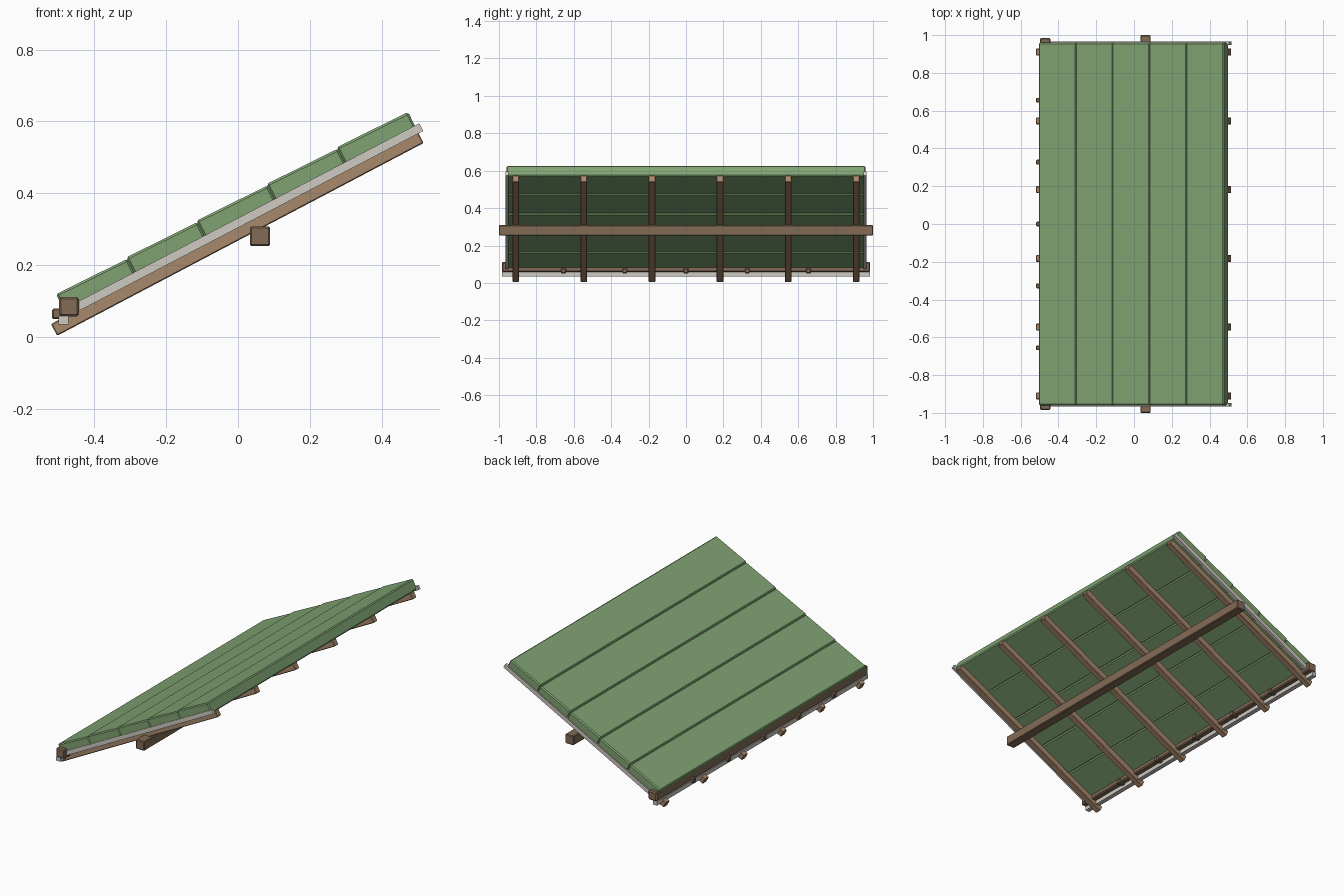
import bpy, math
from mathutils import Vector

if "Cube" in bpy.data.objects:
    bpy.data.objects.remove(bpy.data.objects["Cube"])


def material(name, rgb):
    m = bpy.data.materials.new(name)
    m.diffuse_color = (*rgb, 1)
    m.use_nodes = True
    m.node_tree.nodes["Principled BSDF"].inputs["Base Color"].default_value = m.diffuse_color
    return m


GREEN = material("green_paint", (0.215, 0.365, 0.168))
TAN = material("light_wood", (0.39, 0.246, 0.150))
BROWN = material("dark_wood", (0.223, 0.147, 0.093))
PALE = material("pale_trim", (0.62, 0.585, 0.54))


def box(name, center, size, mat, tilt=0.0, bevel=0.0):
    """Box with its length turned up towards +x by tilt degrees."""
    bpy.ops.mesh.primitive_cube_add(size=1, location=center)
    ob = bpy.context.object
    ob.name = name
    ob.scale = size
    bpy.ops.object.transform_apply(location=False, rotation=False, scale=True)
    ob.rotation_euler = (0, -math.radians(tilt), 0)
    ob.data.materials.append(mat)
    if bevel:
        mod = ob.modifiers.new("edge", 'BEVEL')
        mod.width = bevel
        mod.segments = 1
    return ob


def sloped(name, start, end, depth, y, width, mat, bevel=0.0):
    """Sloping board given by its top line from start to end in x, z."""
    a, b = Vector((start[0], 0, start[1])), Vector((end[0], 0, end[1]))
    d = b - a
    ang = math.atan2(d.z, d.x)
    down = Vector((math.sin(ang), 0, -math.cos(ang)))
    c = (a + b) / 2 + down * depth / 2
    return box(name, (c.x, y, c.z), (d.length, width, depth), mat,
               math.degrees(ang), bevel)


# Overlapping roof boards
PITCH, RISE = 0.195, 0.102
for i in range(5):
    x, z = -0.506 + i * PITCH, 0.120 + i * RISE
    sloped(f"roof_board_{i + 1}", (x, z), (x + 0.199, z + 0.0985), 0.062,
           0, 1.92, GREEN, 0.006)

# Rafters below the boards
for i in range(6):
    sloped(f"rafter_{i + 1}", (-0.520, 0.037), (0.499, 0.573), 0.037,
           -0.91 + i * 0.364, 0.036, TAN, 0.003)

# Pale strips along both sloping sides and the low edge
for side, y in (("front", -0.957), ("back", 0.957)):
    sloped(f"{side}_trim", (-0.47, 0.086), (0.504, 0.595), 0.024,
           y, 0.018, PALE)
box("eave_trim", (-0.485, 0, 0.047), (0.027, 1.965, 0.024), PALE)

# Long beams
box("middle_beam", (0.061, 0, 0.281), (0.055, 2.0, 0.055), BROWN, 0, 0.004)
box("eave_beam", (-0.470, 0, 0.085), (0.056, 1.97, 0.054), BROWN, 0, 0.006)

# Small pegs under the eave beam
for i in range(5):
    box(f"peg_{i + 1}", (-0.475, -0.655 + i * 0.3275, 0.065),
        (0.085, 0.026, 0.029), BROWN, 0, 0.004)
